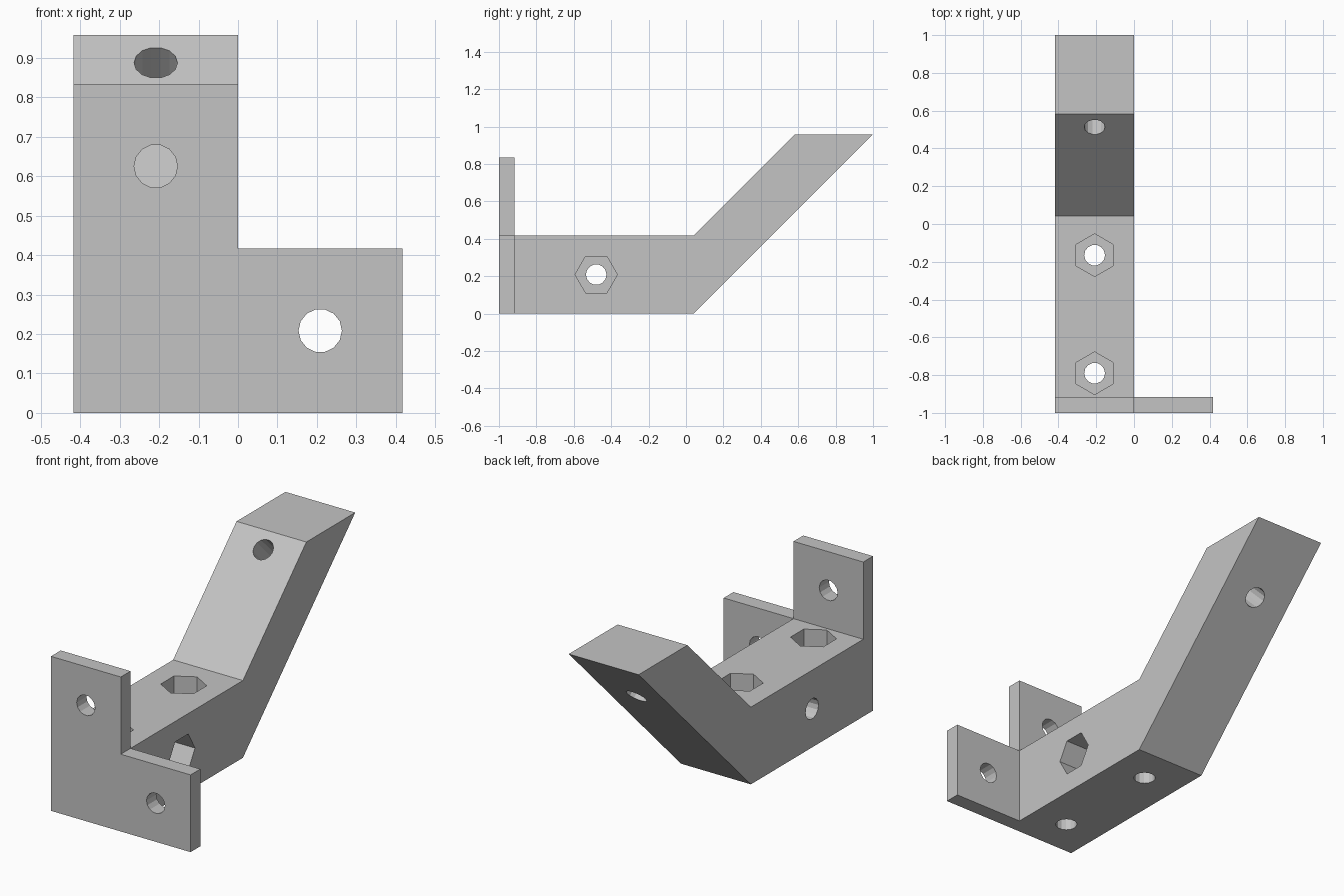
import bpy, bmesh
from math import cos, sin, tau
from mathutils import Vector

default = bpy.data.objects.get("Cube")
if default:
    bpy.data.objects.remove(default, do_unlink=True)

W = 0.417          # bar thickness
T = 0.083          # flange thickness
R_BOLT, R_NUT = 0.055, 0.113
NUT_DEPTH = 0.29
X, Y, Z = Vector((1, 0, 0)), Vector((0, 1, 0)), Vector((0, 0, 1))

grey = bpy.data.materials.new("plain grey")
grey.use_nodes = True
colour = (0.55, 0.55, 0.55, 1)
grey.diffuse_color = colour
grey.node_tree.nodes["Principled BSDF"].inputs["Base Color"].default_value = colour


def prism(name, outline, sweep):
    """Solid made by sweeping a flat outline along a vector."""
    bm = bmesh.new()
    face = bm.faces.new([bm.verts.new(p) for p in outline])
    ext = bmesh.ops.extrude_face_region(bm, geom=[face])["geom"]
    bmesh.ops.translate(bm, vec=sweep,
                        verts=[v for v in ext if isinstance(v, bmesh.types.BMVert)])
    bmesh.ops.recalc_face_normals(bm, faces=bm.faces)
    mesh = bpy.data.meshes.new(name)
    bm.to_mesh(mesh)
    bm.free()
    mesh.materials.append(grey)
    obj = bpy.data.objects.new(name, mesh)
    bpy.context.collection.objects.link(obj)
    return obj


def combine(target, other, operation):
    """Apply a boolean and remove the second solid."""
    mod = target.modifiers.new("cut", 'BOOLEAN')
    mod.operation, mod.solver, mod.object = operation, 'EXACT', other
    bpy.context.view_layer.objects.active = target
    bpy.ops.object.modifier_apply(modifier=mod.name)
    bpy.data.objects.remove(other, do_unlink=True)


def drill(target, start, sweep, radius, sides, ref):
    """Cut a polygonal hole; ref points at its first corner."""
    side = sweep.normalized().cross(ref)
    ring = [start + radius * (cos(tau * i / sides) * ref + sin(tau * i / sides) * side)
            for i in range(sides)]
    combine(target, prism("hole_cutter", ring, sweep), 'DIFFERENCE')


# Bent bar: level foot with a raised arm at 45 degrees
bend, tip = 0.042, 0.958
bar_profile = [(-0.95, 0), (bend, 0), (1, tip), (1 - W, tip), (bend, W), (-0.95, W)]
bracket = prism("bent_bracket", [(-W, y, z) for y, z in bar_profile], W * X)

# L-shaped front flange
flange_profile = [(-W, 0), (W, 0), (W, W), (0, W), (0, 2 * W), (-W, 2 * W)]
flange = prism("front_flange", [(x, -1, z) for x, z in flange_profile], T * Y)
combine(bracket, flange, 'UNION')

# Bolt holes through the flange
for x, z in ((-W / 2, 1.5 * W), (W / 2, W / 2)):
    drill(bracket, Vector((x, -1.1, z)), 0.25 * Y, R_BOLT, 14, X)

# Upright bolt holes with hexagonal nut pockets from above
for y in (-0.79, -0.165):
    drill(bracket, Vector((-W / 2, y, -0.1)), 0.6 * Z, R_BOLT, 14, X)
    drill(bracket, Vector((-W / 2, y, W - NUT_DEPTH)), (NUT_DEPTH + 0.05) * Z, R_NUT, 6, Y)

# Cross bolt hole with its nut pocket on the left side
centre = Vector((0, -0.48, W / 2))
drill(bracket, centre - 0.5 * X, 0.6 * X, R_BOLT, 14, Y)
drill(bracket, centre - NUT_DEPTH * X, (NUT_DEPTH + 0.1) * X, R_NUT, 6, Y)

# Hole square through the raised arm
normal = (Z - Y).normalized()
drill(bracket, Vector((-W / 2, 0.513, 0.888)) + 0.1 * normal, -0.5 * normal, R_BOLT, 14, X)
